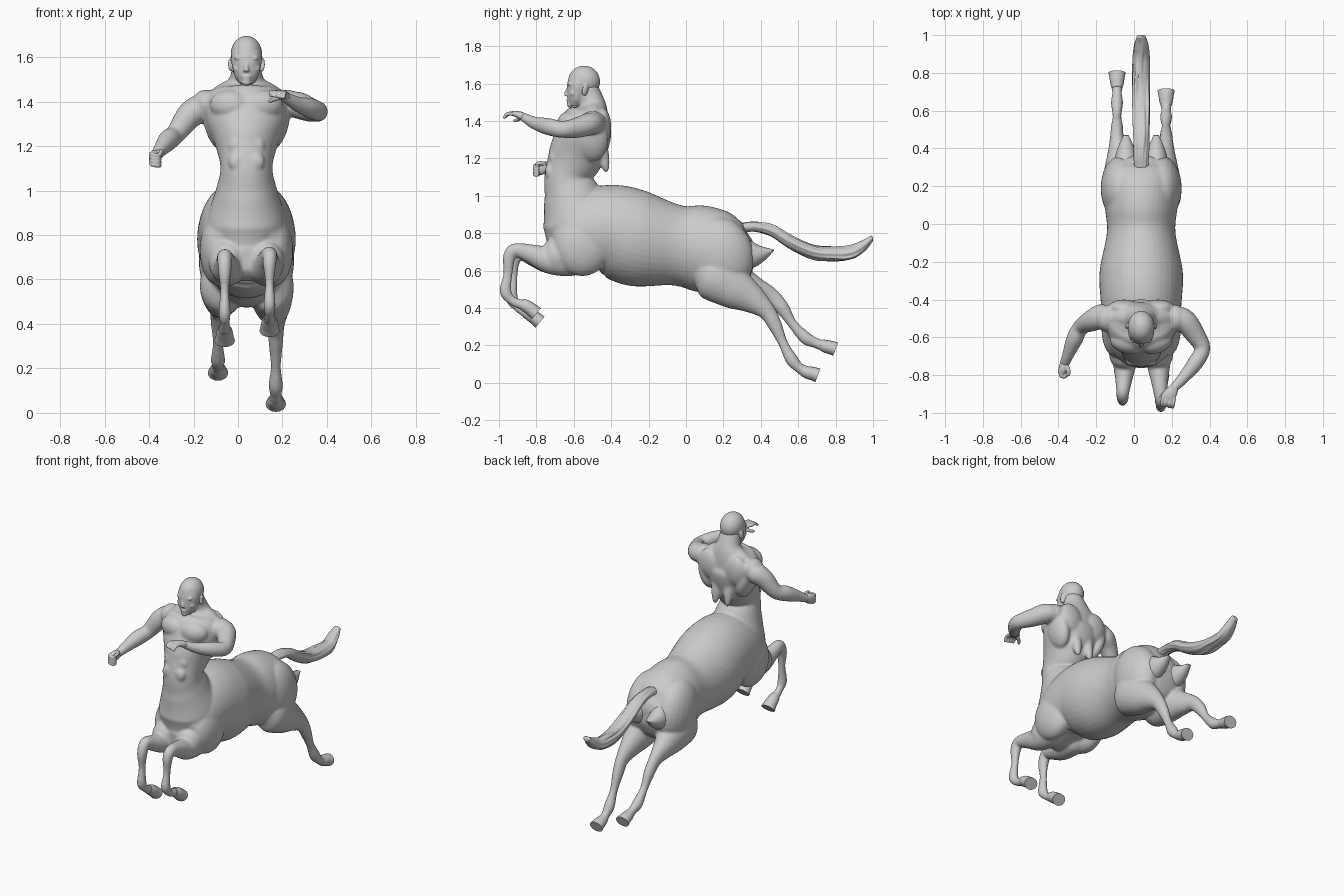
import bpy, bmesh, math
from mathutils import Vector, Matrix, Euler

CX = 0.038  # body centre line
skin = bpy.data.materials.new("plain grey")
skin.diffuse_color = (0.6, 0.6, 0.6, 1)


def loft(bm, pts, n=24, ref=(1, 0, 0), steps=6):
    """Smooth tube through (x, y, z, side radius, other radius) sections."""
    P = [Vector(p) for p in pts]
    P = [P[0] * 2 - P[1]] + P + [P[-1] * 2 - P[-2]]
    path = []
    for a, b, c, d in zip(P, P[1:], P[2:], P[3:]):
        for k in range(steps):
            t = k / steps
            path.append(0.5 * (2 * b + (c - a) * t + (2 * a - 5 * b + 4 * c - d) * t * t
                               + (3 * b - a - 3 * c + d) * t ** 3))
    path.append(P[-2])
    rings = []
    for i, p in enumerate(path):
        tan = (path[min(i + 1, len(path) - 1)] - path[max(i - 1, 0)]).to_3d().normalized()
        s = Vector(ref)
        s = (s - tan * s.dot(tan)).normalized()
        u = tan.cross(s)
        rings.append([bm.verts.new(p.to_3d() + s * math.cos(q) * max(p[3], .002) + u * math.sin(q) * max(p[4], .002))
                      for q in (2 * math.pi * j / n for j in range(n))])
    for a, b in zip(rings, rings[1:]):
        for j in range(n):
            bm.faces.new((a[j], a[(j + 1) % n], b[(j + 1) % n], b[j]))
    bm.faces.new(rings[0][::-1])
    bm.faces.new(rings[-1])


def ball(bm, loc, size, rot=(0, 0, 0)):
    m = Matrix.LocRotScale(Vector(loc), Euler([math.radians(a) for a in rot]), Vector(size))
    bmesh.ops.create_uvsphere(bm, u_segments=24, v_segments=16, radius=1, matrix=m)


def pair(bm, x, y, z, size, rot=(0, 0, 0)):
    for s in (1, -1):
        ball(bm, (CX + s * x, y, z), size, (rot[0], s * rot[1], s * rot[2]))


def finish(name, bm, voxel=0, smooth=0, angle=40):
    bmesh.ops.recalc_face_normals(bm, faces=bm.faces)
    me = bpy.data.meshes.new(name)
    bm.to_mesh(me)
    bm.free()
    me.materials.append(skin)
    ob = bpy.data.objects.new(name, me)
    bpy.context.collection.objects.link(ob)
    bpy.ops.object.select_all(action='DESELECT')
    ob.select_set(True)
    bpy.context.view_layer.objects.active = ob
    if voxel:
        m = ob.modifiers.new("fuse", 'REMESH')
        m.mode, m.voxel_size = 'VOXEL', voxel
        m = ob.modifiers.new("soften", 'SMOOTH')
        m.factor, m.iterations = 0.5, smooth
        for m in list(ob.modifiers):
            bpy.ops.object.modifier_apply(modifier=m.name)
    bpy.ops.object.shade_smooth_by_angle(angle=math.radians(angle))
    return ob


# ---- body: horse barrel, human torso and limbs fused together
bm = bmesh.new()
barrel = [(-.745, .69, .08, .05), (-.67, .70, .165, .12), (-.55, .79, .20, .215), (-.4, .815, .215, .245),
          (-.25, .768, .22, .255), (-.05, .735, .182, .215), (.07, .72, .19, .23),
          (.2, .69, .208, .22), (.29, .68, .18, .175), (.345, .68, .13, .10), (.365, .68, .07, .05)]
loft(bm, [(CX, y, z, a, b) for y, z, a, b in barrel], 40)
torso = [(.70, -.58, .15, .16), (.85, -.57, .18, .195), (1.0, -.61, .138, .155), (1.1, -.635, .117, .122),
         (1.2, -.595, .138, .146), (1.3, -.555, .178, .148), (1.39, -.53, .185, .136),
         (1.45, -.505, .15, .092), (1.50, -.505, .08, .070), (1.58, -.535, .062, .062)]
loft(bm, [(CX, y, z, a, b) for z, y, a, b in torso], 40)

# horse muscles: breast, shoulder, haunch
pair(bm, .085, -.69, .68, (.085, .085, .10))
pair(bm, .125, -.56, .73, (.085, .15, .16), (15, 0, 0))
pair(bm, .105, .19, .69, (.11, .17, .20), (20, 0, 0))

# human muscles: chest, shoulders, shoulder blades, flanks, neck slope, belly
pair(bm, .075, -.625, 1.385, (.092, .062, .068), (-8, 0, 14))
pair(bm, .180, -.50, 1.39, (.06, .072, .065), (0, 25, 0))
pair(bm, .09, -.445, 1.37, (.085, .045, .10), (0, 12, 0))
pair(bm, .14, -.50, 1.30, (.05, .085, .12), (0, 14, 0))
pair(bm, .075, -.495, 1.462, (.11, .045, .035), (0, 24, 0))
pair(bm, .045, -.455, 1.27, (.035, .035, .15), (12, 0, 0))
for k, z in enumerate((1.13, 1.20, 1.27)):
    pair(bm, .04, -.732 + .022 * k, z, (.042, .022, .042))

# arms
loft(bm, [(-.12, -.48, 1.39, .045, .045), (-.17, -.49, 1.37, .062, .066), (-.22, -.51, 1.335, .06, .058),
          (-.28, -.545, 1.255, .046, .043), (-.315, -.61, 1.225, .048, .044), (-.348, -.69, 1.185, .034, .032),
          (-.37, -.745, 1.155, .024, .026)], ref=(0, 0, 1))
loft(bm, [(.20, -.48, 1.39, .05, .05), (.265, -.51, 1.385, .06, .062), (.32, -.58, 1.365, .055, .054),
          (.362, -.66, 1.355, .045, .042), (.325, -.735, 1.37, .046, .042), (.265, -.81, 1.39, .034, .032),
          (.205, -.875, 1.425, .022, .024)], ref=(0, 0, 1))

# front legs: (y, z, width, depth)
fore = {.142: [(-.50, .68, .03, .03), (-.60, .665, .075, .09), (-.72, .655, .066, .075), (-.83, .69, .046, .052),
               (-.915, .71, .034, .036), (-.945, .67, .030, .034), (-.952, .58, .020, .024), (-.965, .49, .027, .032),
               (-.93, .44, .022, .024), (-.87, .415, .028, .028)],
        -.06: [(-.50, .68, .03, .03), (-.60, .665, .075, .09), (-.72, .65, .066, .07), (-.82, .675, .046, .05),
               (-.895, .70, .034, .036), (-.925, .64, .030, .034), (-.925, .55, .020, .024), (-.93, .45, .027, .032),
               (-.90, .405, .022, .024), (-.85, .37, .028, .028)]}
# hind legs
hind = {.17: [(.03, .62, .03, .03), (.13, .585, .10, .13), (.25, .51, .09, .115), (.35, .45, .062, .08),
              (.43, .385, .038, .048), (.475, .31, .032, .038), (.52, .21, .023, .026), (.565, .125, .032, .034),
              (.60, .085, .026, .028), (.635, .06, .03, .03)],
        -.09: [(.03, .62, .03, .03), (.13, .585, .10, .13), (.25, .54, .09, .115), (.36, .50, .062, .075),
               (.45, .465, .038, .048), (.515, .40, .032, .038), (.57, .315, .023, .026), (.64, .24, .032, .034),
               (.69, .215, .026, .028), (.73, .20, .03, .03)]}
for legs in (fore, hind):
    for x, pts in legs.items():
        loft(bm, [(x + (CX - x) * .25 * max(0, 1 - k / 4), *p) for k, p in enumerate(pts)])
finish("body", bm, .0075, 8)

# ---- hooves: flared cups ending in a flat sole
for name, legs, drop in (("front_hoof", fore, -.045), ("hind_hoof", hind, -.02)):
    for x, pts in legs.items():
        y, z = pts[-1][:2]
        bm = bmesh.new()
        loft(bm, [(x, y - .012, z + .008, .028, .028), (x, y + .015, z - .004, .036, .034),
                  (x, y + .045, z + drop * .55, .040, .036), (x, y + .07, z + drop, .046, .038)], 16, steps=3)
        finish(name + ("_left" if x > 0 else "_right"), bm)

# ---- pointed flaps at the rump, either side of the tail
for s, side in ((1, "left"), (-1, "right")):
    bm = bmesh.new()
    x = CX + s * .08
    loft(bm, [(x, .25, .69, .07, .12), (x, .34, .685, .06, .08), (x, .40, .69, .045, .046),
              (x, .47, .71, .014, .003)], 12, steps=3)
    finish("rump_flap_" + side, bm)

# ---- tail made of wavy overlapping locks
bm = bmesh.new()
tail = [(.28, .83, .03, .02), (.37, .835, .038, .022), (.46, .812, .040, .028), (.56, .753, .042, .034),
        (.68, .702, .044, .036), (.78, .69, .044, .036), (.88, .695, .042, .034), (.95, .735, .034, .026),
        (.995, .775, .016, .010)]
loft(bm, [(CX, *p) for p in tail])
for k in range(9):
    q = 2 * math.pi * k / 9
    loft(bm, [(CX + a * .92 * math.cos(q + .25 * math.sin(i * 1.1 + k)), y,
               z + b * (.9 + .15 * math.sin(i * 1.7 + k * 2)) * math.sin(q), .009, .009)
              for i, (y, z, a, b) in enumerate(tail)], 8)
finish("tail", bm, .005, 1)

# ---- head
bm = bmesh.new()
ball(bm, (CX, -.545, 1.612), (.071, .086, .084))                       # skull
loft(bm, [(CX, -.56, 1.65, .055, .055), (CX, -.572, 1.60, .069, .062), (CX, -.58, 1.555, .064, .058),
          (CX, -.59, 1.515, .053, .046), (CX, -.60, 1.48, .030, .026)])  # face and jaw
loft(bm, [(CX, -.50, 1.46, .075, .066), (CX, -.525, 1.53, .062, .063), (CX, -.54, 1.60, .06, .06)])  # neck
loft(bm, [(CX, -.622, 1.585, .008, .01), (CX, -.638, 1.555, .010, .011), (CX, -.643, 1.535, .015, .010)], 12)  # nose
ball(bm, (CX, -.620, 1.487), (.022, .017, .016))                       # chin
ball(bm, (CX, -.630, 1.513), (.022, .010, .005))                       # lips
ball(bm, (CX, -.629, 1.502), (.019, .010, .005))
pair(bm, .028, -.616, 1.594, (.030, .014, .010), (0, -8, -18))         # brows
pair(bm, .042, -.602, 1.548, (.02, .02, .018))                         # cheeks
pair(bm, .072, -.54, 1.565, (.009, .018, .032), (-12, 8, 25))          # ears
finish("head", bm, .0045, 7)
bm = bmesh.new()
pair(bm, .028, -.619, 1.577, (.012, .010, .006))
finish("eyes", bm)

# ---- left hand: open, fingers reaching forward
bm = bmesh.new()
loft(bm, [(.215, -.865, 1.42, .022, .024), (.195, -.895, 1.435, .018, .034), (.178, -.92, 1.44, .013, .036)],
     ref=(0, 0, 1))
for k in range(4):
    d = k * .019
    loft(bm, [(.155 + d, -.905 - d * .3, 1.44, .011, .011), (.150 + d, -.94 - d * .3, 1.442 - d * .1, .010, .010),
              (.147 + d, -.965 - d * .15, 1.425 - d * .2, .008, .008)], 10, ref=(0, 0, 1))
loft(bm, [(.20, -.88, 1.425, .013, .013), (.16, -.895, 1.41, .011, .011), (.14, -.92, 1.40, .008, .008)], 10,
     ref=(0, 0, 1))
finish("hand_left", bm, .004, 2)

# ---- right hand: loosely closed
bm = bmesh.new()
loft(bm, [(-.367, -.735, 1.16, .024, .024), (-.375, -.765, 1.15, .034, .024), (-.38, -.79, 1.14, .032, .022)],
     ref=(0, 0, 1))
for k in range(4):
    z = 1.165 - k * .015
    loft(bm, [(-.39, -.775, z, .010, .010), (-.385, -.805, z - .003, .010, .010), (-.36, -.805, z - .008, .010, .010),
              (-.35, -.785, z - .008, .008, .008)], 10, ref=(0, 0, 1))
loft(bm, [(-.36, -.75, 1.17, .012, .012), (-.345, -.78, 1.175, .011, .011), (-.35, -.805, 1.17, .008, .008)], 10,
     ref=(0, 0, 1))
finish("hand_right", bm, .004, 2)
